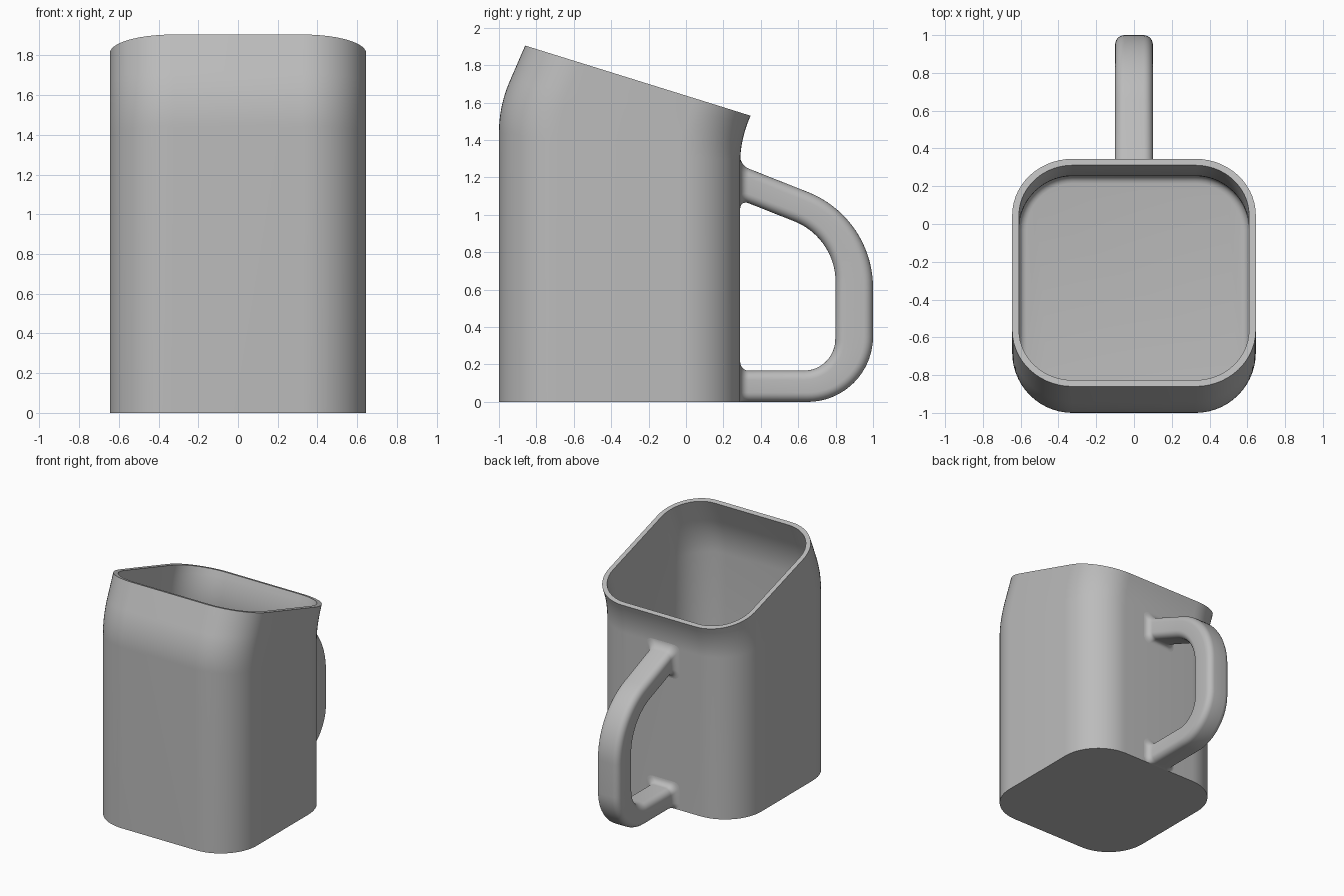
import bpy, bmesh, math
from mathutils import Vector

if "Cube" in bpy.data.objects:
    bpy.data.objects.remove(bpy.data.objects["Cube"])

grey = bpy.data.materials.new("matte grey")
grey.diffuse_color = (0.5, 0.5, 0.5, 1)
grey.use_nodes = True
grey.node_tree.nodes["Principled BSDF"].inputs["Base Color"].default_value = grey.diffuse_color


def rounded_rect(hw, hh, r, n):
    """Counter-clockwise outline of a rounded rectangle."""
    pts = []
    for k, (sx, sy) in enumerate([(1, 1), (-1, 1), (-1, -1), (1, -1)]):
        for i in range(n + 1):
            a = math.pi / 2 * (k + i / n)
            pts.append((sx * (hw - r) + r * math.cos(a), sy * (hh - r) + r * math.sin(a)))
    return pts


def skin(name, rings):
    """Bridge a list of rings into a capped, smooth-shaded solid."""
    bm = bmesh.new()
    vs = [[bm.verts.new(p) for p in ring] for ring in rings]
    n = len(vs[0])
    for a, b in zip(vs, vs[1:]):
        for i in range(n):
            j = (i + 1) % n
            bm.faces.new((a[i], a[j], b[j], b[i]))
    bm.faces.new(vs[0][::-1])
    bm.faces.new(vs[-1])
    bmesh.ops.recalc_face_normals(bm, faces=bm.faces[:])
    me = bpy.data.meshes.new(name)
    bm.to_mesh(me)
    bm.free()
    me.materials.append(grey)
    ob = bpy.data.objects.new(name, me)
    bpy.context.collection.objects.link(ob)
    bpy.ops.object.select_all(action='DESELECT')
    ob.select_set(True)
    bpy.context.view_layer.objects.active = ob
    bpy.ops.object.shade_smooth_by_angle(angle=math.radians(35))
    return ob


def bezier(a, b, c, t):
    return Vector(a) * (1 - t) ** 2 + Vector(b) * 2 * t * (1 - t) + Vector(c) * t * t


# Jug body: square section, leaning back near a slanted rim
HALF, MID, WALL, RAD = 0.645, -0.355, 0.036, 0.32
STEPS = 14
front = [bezier((-1, 1.44), (-1, 1.584), (-0.94, 1.72), i / STEPS) for i in range(STEPS + 1)]
back = [bezier((0.29, 1.28), (0.29, 1.404), (0.345, 1.53), i / STEPS * 0.85) for i in range(STEPS + 1)]
front.append(Vector((-0.86, 1.905)))
back.append(Vector((0.345, 1.53)))


def level_ring(inset, z):
    return [(x, MID + y, z) for x, y in
            rounded_rect(HALF - inset, HALF - inset, RAD - inset, 14)]


def slanted_ring(inset, k):
    ring = []
    for x, y, _ in level_ring(inset, 0):
        p = front[k].lerp(back[k], (y + 1) / 1.29)
        ring.append((x, p.x, p.y))
    return ring


levels = range(len(front))
rings = [level_ring(0, 0)] + [slanted_ring(0, k) for k in levels]
rings += [slanted_ring(WALL, k) for k in reversed(levels)]
# small fillet between inner wall and floor
FIL = 0.04
for i in range(6):
    a = math.pi / 2 * i / 5
    rings.append(level_ring(WALL + FIL * (1 - math.cos(a)), WALL + FIL * (1 - math.sin(a))))
skin("jug_body", rings)


# Handle: paired outer and inner outlines in the side plane
def arc(cy, cz, r, a0, a1, n):
    return [Vector((cy + r * math.cos(math.radians(a0 + (a1 - a0) * i / n)),
                    cz + r * math.sin(math.radians(a0 + (a1 - a0) * i / n)))) for i in range(n + 1)]


FLARE = 0.045
flare_y = [0.27] + [0.29 + FLARE * (1 - math.cos(math.pi / 2 * i / 6)) for i in range(7)]


def flare(y):
    """Extra size where the handle blends into the wall."""
    u = min(max((y - 0.29) / FLARE, 0), 1)
    return FLARE * (1 - math.sqrt(1 - (1 - u) ** 2))


stations = []  # outer point, inner point, half width
for y in flare_y:
    e = flare(y)
    stations.append((Vector((y, 1.265 - 0.4 * (y - 0.29) + e)),
                     Vector((y, 1.08 - 0.4 * (y - 0.29) - e)), 0.1 + e))
for o, i in zip(arc(0.45, 0.61, 0.55, 68, 0, 18), arc(0.45, 0.64, 0.35, 68, 0, 18)):
    stations.append((o, i, 0.1))
for o, i in zip(arc(0.65, 0.35, 0.35, 0, -90, 18), arc(0.63, 0.335, 0.168, 0, -90, 18)):
    stations.append((o, i, 0.1))
for y in reversed(flare_y):
    e = flare(y)
    stations.append((Vector((y, 0)), Vector((y, 0.167 + e)), 0.1 + e))

rings = []
for o, i, hw in stations:
    mid, axis = (o + i) / 2, (o - i).normalized()
    ring = []
    for x, t in rounded_rect(hw, (o - i).length / 2, 0.05, 6):
        p = mid + axis * t
        ring.append((x, p.x, p.y))
    rings.append(ring)
skin("handle", rings)
